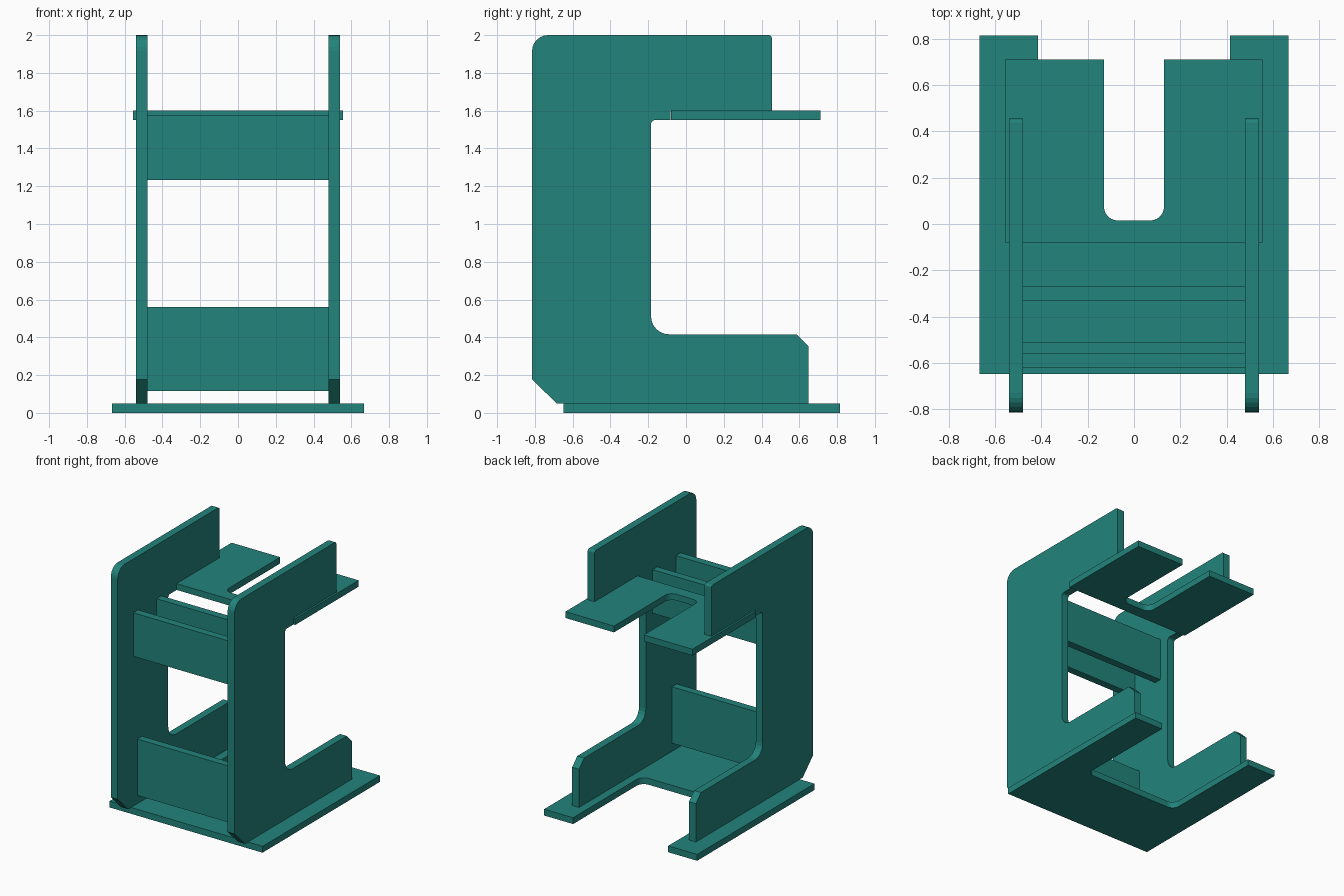
import bpy, bmesh
from math import sin, cos, pi, atan2, tan
from mathutils import Vector, Matrix

if "Cube" in bpy.data.objects:
    bpy.data.objects.remove(bpy.data.objects["Cube"])

teal = bpy.data.materials.new("teal")
teal.diffuse_color = (0.016, 0.23, 0.20, 1)
teal.use_nodes = True
teal.node_tree.nodes["Principled BSDF"].inputs["Base Color"].default_value = teal.diffuse_color


def fillet(points, segments=6):
    """Round each corner (a, b, radius) of a closed outline; radius 0 stays sharp."""
    out = []
    for i, (a, b, r) in enumerate(points):
        p = Vector((a, b))
        if not r:
            out.append(p)
            continue
        u = (Vector(points[i - 1][:2]) - p).normalized()
        v = (Vector(points[(i + 1) % len(points)][:2]) - p).normalized()
        half = u.angle(v) / 2
        centre = p + (u + v).normalized() * (r / sin(half))
        start = p + u * (r / tan(half)) - centre
        end = p + v * (r / tan(half)) - centre
        a0, a1 = atan2(start.y, start.x), atan2(end.y, end.x)
        sweep = (a1 - a0 + pi) % (2 * pi) - pi
        for k in range(segments + 1):
            t = a0 + sweep * k / segments
            out.append(centre + Vector((cos(t), sin(t))) * r)
    return out


def plate(name, outline, to_3d, depth):
    """Extrude a flat outline into a solid board."""
    bm = bmesh.new()
    face = bm.faces.new([bm.verts.new(to_3d(p)) for p in outline])
    ext = bmesh.ops.extrude_face_region(bm, geom=[face])
    moved = [g for g in ext["geom"] if isinstance(g, bmesh.types.BMVert)]
    bmesh.ops.translate(bm, verts=moved, vec=depth)
    bmesh.ops.recalc_face_normals(bm, faces=bm.faces)
    mesh = bpy.data.meshes.new(name)
    bm.to_mesh(mesh)
    bm.free()
    mesh.materials.append(teal)
    obj = bpy.data.objects.new(name, mesh)
    bpy.context.collection.objects.link(obj)
    return obj


def slotted_board(name, half_w, front, back, slot, slot_y, z):
    """Horizontal board with a rounded slot open at the back."""
    pts = [(-half_w, front, 0), (half_w, front, 0), (half_w, back, 0),
           (slot, back, 0), (slot, slot_y, 0.06), (-slot, slot_y, 0.06),
           (-slot, back, 0), (-half_w, back, 0)]
    plate(name, fillet(pts), lambda p: (p.x, p.y, z), (0, 0, 0.05))


def crosspiece(name, front, bottom, top):
    """Upright board spanning between the side panels."""
    pts = [Vector(p) for p in ((-0.48, bottom), (0.48, bottom), (0.48, top), (-0.48, top))]
    plate(name, pts, lambda p: (p.x, front, p.y), (0, 0.06, 0))


# C-shaped side panels, notched over the shelf
side = fillet([
    (-0.685, 0.05, 0), (0.648, 0.05, 0), (0.648, 0.352, 0), (0.585, 0.416, 0),
    (-0.185, 0.416, 0.095), (-0.185, 1.55, 0.022), (-0.082, 1.55, 0),
    (-0.082, 1.60, 0), (0.455, 1.60, 0), (0.455, 2.0, 0.018),
    (-0.815, 2.0, 0.085), (-0.815, 0.178, 0)])
for name, x in (("left_side_panel", -0.54), ("right_side_panel", 0.48)):
    plate(name, side, lambda p: (x, p.x, p.y), (0.06, 0, 0))

# Base and shelf
slotted_board("base", 0.668, -0.648, 0.815, 0.415, -0.04, 0.0)
slotted_board("shelf", 0.555, -0.08, 0.712, 0.13, 0.015, 1.55)

# Crosspieces
crosspiece("upper_front_crosspiece", -0.62, 1.232, 1.576)
crosspiece("upper_rear_crosspiece", -0.33, 1.232, 1.576)
crosspiece("lower_crosspiece", -0.57, 0.115, 0.56)
